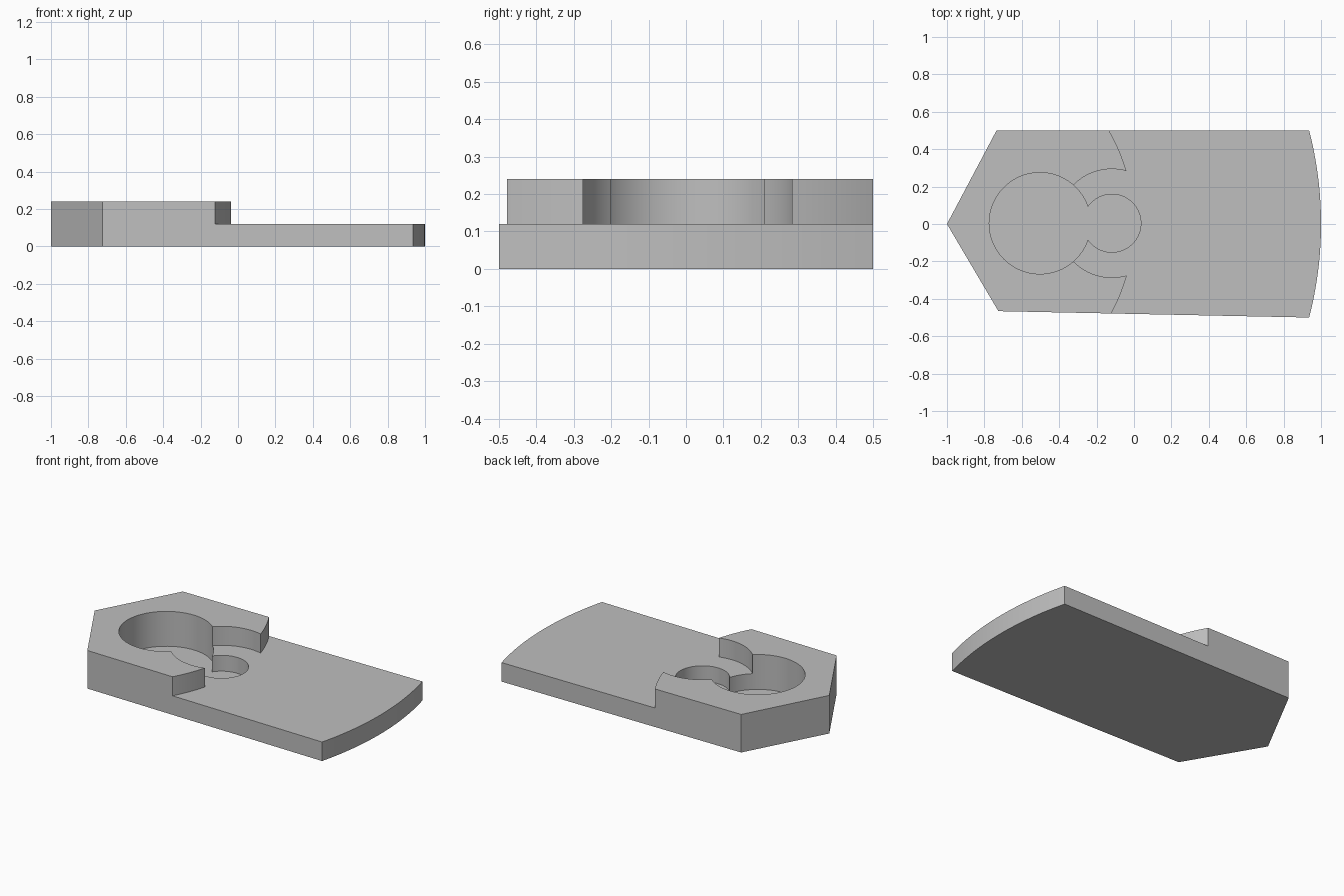
import bpy
import bmesh
from math import cos, sin, radians, pi

cube = bpy.data.objects.get("Cube")
if cube:
    bpy.data.objects.remove(cube, do_unlink=True)

FLOOR, STEP, TOP = 0.02, 0.12, 0.24
TIP = (-1.0, 0.0)


def arc(center, radius, start, end, steps):
    """Points along a circular arc, angles in radians."""
    return [(center[0] + radius * cos(start + (end - start) * i / steps),
             center[1] + radius * sin(start + (end - start) * i / steps))
            for i in range(steps + 1)]


def disc(center, radius, steps=96):
    return arc(center, radius, 0, 2 * pi, steps)[:-1]


def prism(name, outline, bottom, top):
    """Extrude a counter-clockwise outline between two heights."""
    bm = bmesh.new()
    face = bm.faces.new([bm.verts.new((x, y, bottom)) for x, y in outline])
    grown = bmesh.ops.extrude_face_region(bm, geom=[face])["geom"]
    for v in grown:
        if isinstance(v, bmesh.types.BMVert):
            v.co.z = top
    bmesh.ops.recalc_face_normals(bm, faces=bm.faces)
    mesh = bpy.data.meshes.new(name)
    bm.to_mesh(mesh)
    bm.free()
    obj = bpy.data.objects.new(name, mesh)
    bpy.context.collection.objects.link(obj)
    return obj


grey = bpy.data.materials.new("light grey")
grey.use_nodes = True
grey.diffuse_color = (0.52, 0.52, 0.52, 1)
grey.node_tree.nodes["Principled BSDF"].inputs["Base Color"].default_value = grey.diffuse_color

# Pointed plate with a rounded far end, swung about the tip
half_angle = math_angle = radians(14.4775)
outline = [TIP, (-0.725, -0.466)]
outline += arc(TIP, 2.0, -half_angle, half_angle, 32)
outline += [(-0.735, 0.5)]
plate = prism("stepped_plate", outline, 0, TOP)
plate.data.materials.append(grey)

# Cutters: curved step, round ledge, large and small pockets
hub = (-0.118, 0.004)
swing = radians(36)
cutters = [
    prism("step_cutter",
          arc(TIP, 1.0, swing, -swing, 48) + [(1.2, -0.8), (1.2, 0.8)], STEP, 0.4),
    prism("ledge_cutter", disc(hub, 0.29), STEP, 0.4),
    prism("large_pocket_cutter", disc((-0.503, 0.004), 0.271), FLOOR, 0.4),
    prism("small_pocket_cutter", disc(hub, 0.155), FLOOR, 0.4),
]

bpy.ops.object.select_all(action="DESELECT")
plate.select_set(True)
bpy.context.view_layer.objects.active = plate
for cutter in cutters:
    cutter.hide_render = True
    mod = plate.modifiers.new(cutter.name, "BOOLEAN")
    mod.operation = "DIFFERENCE"
    mod.solver = "EXACT"
    mod.object = cutter
    bpy.ops.object.modifier_apply(modifier=mod.name)
    bpy.data.objects.remove(cutter, do_unlink=True)

# Smooth curved walls, sharp rims
bpy.ops.object.shade_smooth_by_angle(angle=radians(25))
